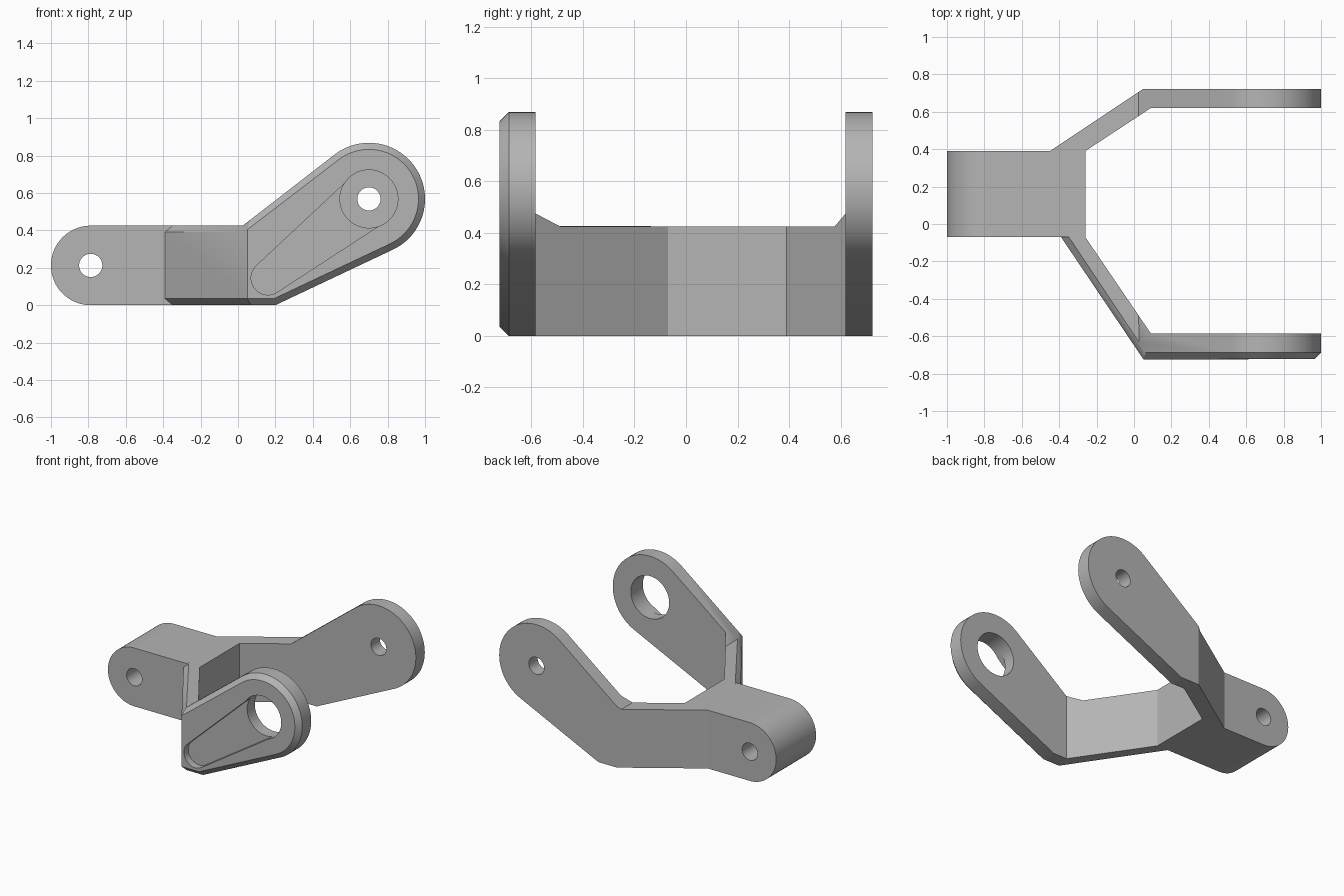
import bpy
import bmesh
from math import atan2, asin, hypot, cos, sin, pi
from mathutils import Vector

cube = bpy.data.objects.get("Cube")
if cube:
    bpy.data.objects.remove(cube, do_unlink=True)

grey = bpy.data.materials.new("plain grey")
grey.use_nodes = True
COLOUR = (0.46, 0.46, 0.46, 1)
grey.diffuse_color = COLOUR
grey.node_tree.nodes["Principled BSDF"].inputs["Base Color"].default_value = COLOUR


def arc(centre, r, start, end, steps=48):
    return [(centre[0] + r * cos(start + (end - start) * i / steps),
             centre[1] + r * sin(start + (end - start) * i / steps)) for i in range(steps + 1)]


def tangent(point, centre, r, side):
    """Angle on a circle where a line from the point touches it."""
    dx, dy = centre[0] - point[0], centre[1] - point[1]
    return atan2(dy, dx) + side * (asin(r / hypot(dx, dy)) + pi / 2)


def prism(name, outline, axis, low, high):
    """Extrude an outline: (x, y) along z, or (x, z) along y."""
    place = (lambda p: (p[0], p[1], low)) if axis == "z" else (lambda p: (p[0], low, p[1]))
    bm = bmesh.new()
    face = bm.faces.new([bm.verts.new(place(p)) for p in outline])
    top = bmesh.ops.extrude_face_region(bm, geom=[face])
    step = Vector((0, 0, high - low)) if axis == "z" else Vector((0, high - low, 0))
    bmesh.ops.translate(bm, vec=step, verts=[v for v in top["geom"] if isinstance(v, bmesh.types.BMVert)])
    bmesh.ops.recalc_face_normals(bm, faces=bm.faces)
    mesh = bpy.data.meshes.new(name)
    bm.to_mesh(mesh)
    bm.free()
    mesh.materials.append(grey)
    obj = bpy.data.objects.new(name, mesh)
    bpy.context.collection.objects.link(obj)
    return obj


def combine(target, tool, operation):
    mod = target.modifiers.new(operation.lower(), "BOOLEAN")
    mod.operation, mod.solver, mod.object = operation, "EXACT", tool
    bpy.context.view_layer.objects.active = target
    bpy.ops.object.modifier_apply(modifier=mod.name)
    bpy.data.objects.remove(tool, do_unlink=True)


def drill(target, centre, r, low, high):
    combine(target, prism("hole_cutter", arc(centre, r, 0, 2 * pi * 47 / 48, 47), "y", low, high), "DIFFERENCE")


# Side silhouette shared by the hub and both arms
HUB, HUB_R = (-0.7875, 0.2125), 0.2125
EYE, EYE_R = (0.70, 0.568), 0.30
heel, shoulder = (0.20, 0), (0.025, 2 * HUB_R)
silhouette = (arc(HUB, HUB_R, pi / 2, 3 * pi / 2) + [heel]
              + arc(EYE, EYE_R, tangent(heel, EYE, EYE_R, -1), tangent(shoulder, EYE, EYE_R, 1))
              + [shoulder])


def silhouette_block():
    return prism("silhouette_block", silhouette, "y", -1, 1)


# Hub with the back arm
FRONT, BACK = -0.723, 0.723
bracket = prism("fork_bracket", [
    (-1.1, -0.07), (-0.26, -0.07), (-0.26, 0.39), (0.09, 0.62), (1.1, 0.62),
    (1.1, BACK), (0.05, BACK), (-0.45, 0.39), (-1.1, 0.39)], "z", -0.3, 1.2)
combine(bracket, silhouette_block(), "INTERSECT")

# Front arm, running on into the hub
arm = prism("front_arm", [
    (-0.471, 0.05), (0.05, FRONT), (1.1, FRONT), (1.1, -0.585), (0.09, -0.585), (-0.342, 0.05)],
    "z", -0.3, 1.2)
combine(arm, silhouette_block(), "INTERSECT")


def on_outside(v):
    x, y, _ = v.co
    slope = (FRONT - 0.05) / (0.05 + 0.471)
    return abs(y - (FRONT + min(x - 0.05, 0) * slope)) < 1e-3


# Chamfer around the outer side of the front arm
bm = bmesh.new()
bm.from_mesh(arm.data)
rim = []
for e in bm.edges:
    a, b = e.verts
    upright = abs(a.co.x - b.co.x) < 1e-4 and a.co.x < 0.1
    if on_outside(a) and on_outside(b) and not upright and e.calc_face_angle(0) > 0.5:
        rim.append(e)
bmesh.ops.bevel(bm, geom=rim, offset=0.035, offset_type="OFFSET", segments=1,
                profile=0.5, affect="EDGES", clamp_overlap=False)
bm.to_mesh(arm.data)
bm.free()

# Shallow tapering pocket on the front arm
TIP, TIP_R, WIDE_R = (0.16, 0.145), 0.09, 0.15
lean = atan2(EYE[1] - TIP[1], EYE[0] - TIP[0])
spread = pi / 2 + asin((WIDE_R - TIP_R) / hypot(EYE[0] - TIP[0], EYE[1] - TIP[1]))
pocket = (arc(TIP, TIP_R, lean + spread, lean + 2 * pi - spread, 24)
          + arc(EYE, WIDE_R, lean - spread, lean + spread, 1))
combine(arm, prism("pocket_cutter", pocket, "y", -0.9, FRONT + 0.05), "DIFFERENCE")

# Pivot holes
drill(arm, EYE, 0.155, -0.9, -0.4)
combine(bracket, arm, "UNION")
drill(bracket, EYE, 0.062, 0.5, 0.9)
drill(bracket, HUB, 0.062, -0.3, 0.6)

bpy.ops.object.select_all(action="DESELECT")
bracket.select_set(True)
bpy.context.view_layer.objects.active = bracket
bpy.ops.object.shade_smooth_by_angle(angle=pi / 6)
